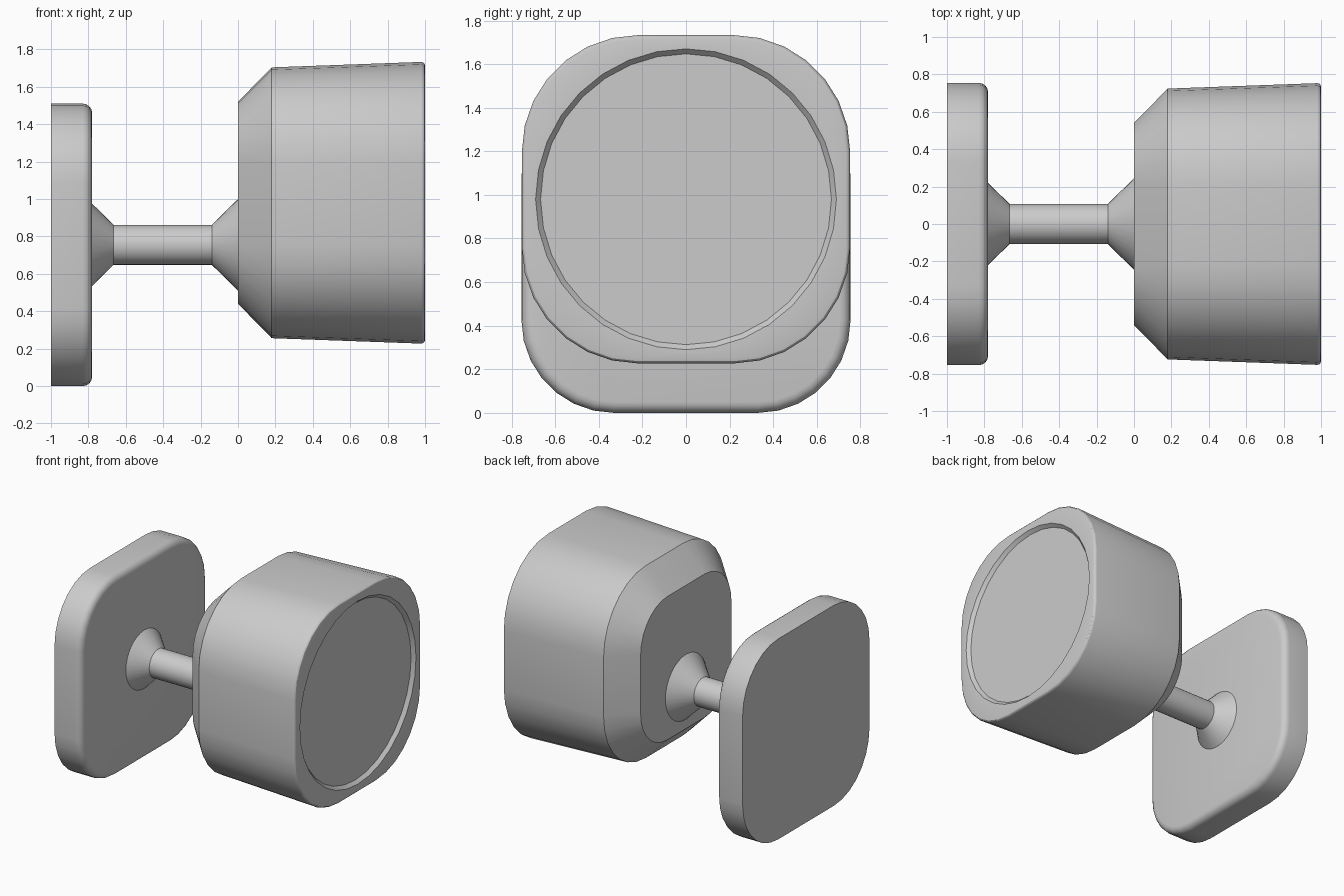
import bpy
import bmesh
from math import sin, cos, pi, radians

if "Cube" in bpy.data.objects:
    bpy.data.objects.remove(bpy.data.objects["Cube"], do_unlink=True)

grey = bpy.data.materials.new("light_grey")
grey.use_nodes = True
grey.diffuse_color = (0.6, 0.6, 0.6, 1)
grey.node_tree.nodes["Principled BSDF"].inputs["Base Color"].default_value = grey.diffuse_color

SIDES = 32


def circle(x, radius, cz):
    """Circular ring around the x axis."""
    return [(x, radius * cos(2 * pi * i / SIDES), cz + radius * sin(2 * pi * i / SIDES))
            for i in range(SIDES)]


def rounded_square(x, half, flat, cz):
    """Rounded square ring; flat is half the length of its straight sides."""
    ring = []
    per_corner = SIDES // 4
    for corner, (sy, sz) in enumerate([(1, 1), (-1, 1), (-1, -1), (1, -1)]):
        for i in range(per_corner):
            a = (corner + i / (per_corner - 1)) * pi / 2
            ring.append((x, sy * flat + (half - flat) * cos(a),
                         cz + sz * flat + (half - flat) * sin(a)))
    return ring


def loft(name, rings):
    """Skin the rings in order and cap both ends."""
    bm = bmesh.new()
    loops = [[bm.verts.new(p) for p in ring] for ring in rings]
    for a, b in zip(loops, loops[1:]):
        for i in range(SIDES):
            j = (i + 1) % SIDES
            bm.faces.new((a[i], a[j], b[j], b[i]))
    bm.faces.new(loops[0][::-1])
    bm.faces.new(loops[-1])
    bmesh.ops.recalc_face_normals(bm, faces=bm.faces)
    mesh = bpy.data.meshes.new(name)
    bm.to_mesh(mesh)
    bm.free()
    mesh.materials.append(grey)
    obj = bpy.data.objects.new(name, mesh)
    bpy.context.collection.objects.link(obj)
    bpy.ops.object.select_all(action="DESELECT")
    bpy.context.view_layer.objects.active = obj
    obj.select_set(True)
    bpy.ops.object.shade_smooth_by_angle(angle=radians(30))
    return obj


def fillet(x, half, r, steps):
    """Profile points rounding an outer edge that ends at x."""
    return [(x - r + r * sin(k * pi / 2 / steps), half - r + r * cos(k * pi / 2 / steps))
            for k in range(steps + 1)]


# Mounting plate, rounded only on the inner edge
PLATE_Z = 0.755
plate_profile = [(-1, 0.755)] + fillet(-0.78, 0.755, 0.05, 4)
loft("mounting_plate", [rounded_square(x, h, 0.33, PLATE_Z) for x, h in plate_profile])

# Stem flaring at both ends
stem_profile = [(-0.79, 0.23), (-0.665, 0.107), (-0.14, 0.107), (0.005, 0.25)]
loft("stem", [circle(x, r, PLATE_Z) for x, r in stem_profile])

# Head with chamfered back, slight taper and recessed round front
HEAD_Z = 0.98
head_profile = [(0, 0.54), (0.18, 0.724)] + fillet(1, 0.753, 0.02, 3)
head_rings = [rounded_square(x, h, 0.22, HEAD_Z) for x, h in head_profile]
head_rings += [circle(1, 0.69, HEAD_Z), circle(0.975, 0.667, HEAD_Z)]
loft("head", head_rings)
